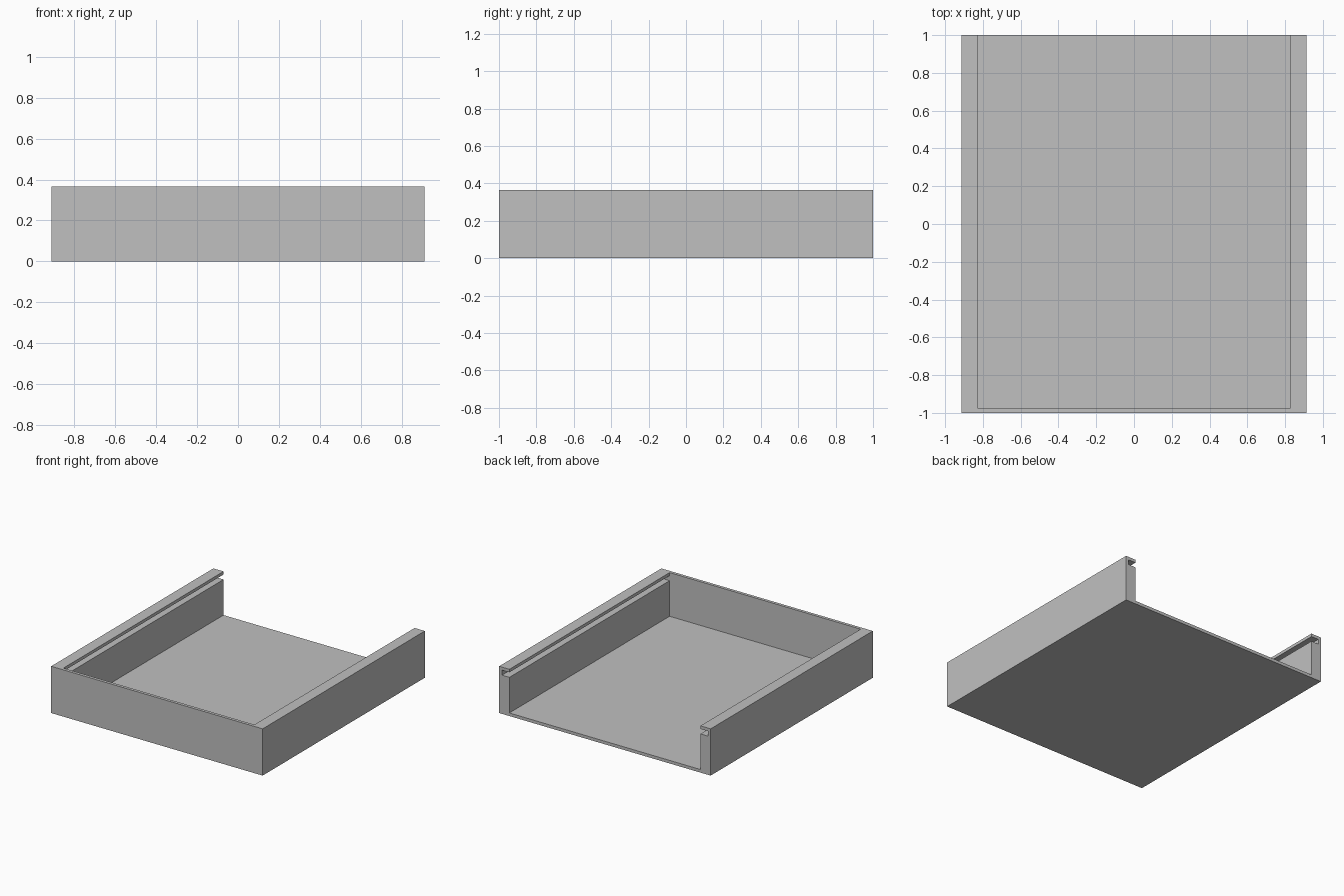
import bpy
import bmesh

if "Cube" in bpy.data.objects:
    bpy.data.objects.remove(bpy.data.objects["Cube"], do_unlink=True)

HALF_W, HALF_L, HEIGHT = 0.913, 1.0, 0.365
WALL = 0.024        # floor, front wall and lip thickness
INNER = 0.825       # half width between the side walls
SLOT_Z = 0.302      # floor of the lid slot

grey = bpy.data.materials.new("plain grey")
grey.use_nodes = True
colour = (0.53, 0.53, 0.53, 1)
grey.diffuse_color = colour
grey.node_tree.nodes["Principled BSDF"].inputs["Base Color"].default_value = colour


def extrude_section(name, half_outline, y0, y1):
    """Mirror an (x, z) half outline across x = 0 and extrude it along y."""
    outline = half_outline + [(-x, z) for x, z in reversed(half_outline)]
    bm = bmesh.new()
    face = bm.faces.new([bm.verts.new((x, y0, z)) for x, z in outline])
    result = bmesh.ops.extrude_face_region(bm, geom=[face])
    moved = [v for v in result["geom"] if isinstance(v, bmesh.types.BMVert)]
    bmesh.ops.translate(bm, verts=moved, vec=(0, y1 - y0, 0))
    bmesh.ops.recalc_face_normals(bm, faces=bm.faces)
    mesh = bpy.data.meshes.new(name)
    bm.to_mesh(mesh)
    bm.free()
    mesh.materials.append(grey)
    obj = bpy.data.objects.new(name, mesh)
    bpy.context.collection.objects.link(obj)
    return obj


# Solid outer block of the tray
tray = extrude_section("sliding_lid_tray", [(HALF_W, 0), (HALF_W, HEIGHT)], -HALF_L, HALF_L)

# Cavity with a lid slot along each side, open at the top and back
slot_x = HALF_W - WALL
lip_z = HEIGHT - WALL
cavity = extrude_section("cavity_cutter", [
    (INNER, WALL), (INNER, SLOT_Z), (slot_x, SLOT_Z),
    (slot_x, lip_z), (INNER, lip_z), (INNER, HEIGHT + 0.1),
], -HALF_L + WALL, HALF_L + 0.1)
cavity.hide_render = True

cut = tray.modifiers.new("cut_cavity", 'BOOLEAN')
cut.operation = 'DIFFERENCE'
cut.solver = 'EXACT'
cut.object = cavity

# Bake the cut and discard the cutter
bpy.context.view_layer.update()
evaluated = tray.evaluated_get(bpy.context.evaluated_depsgraph_get())
tray_mesh = bpy.data.meshes.new_from_object(evaluated)
tray.modifiers.clear()
tray.data = tray_mesh
bpy.data.objects.remove(cavity, do_unlink=True)
